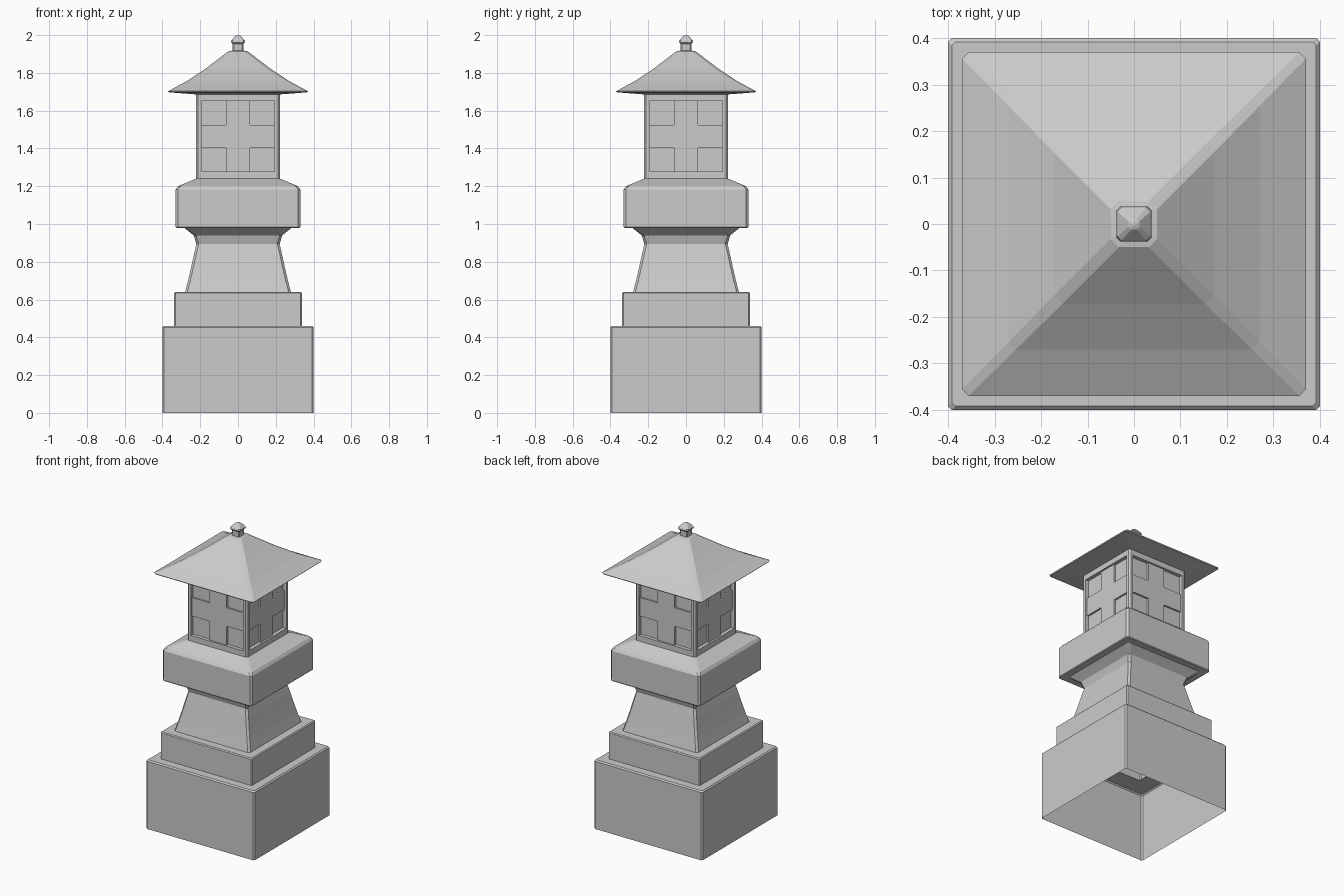
import bpy
from math import pi
from mathutils import Matrix, Vector

if "Cube" in bpy.data.objects:
    bpy.data.objects.remove(bpy.data.objects["Cube"])


def make(name, verts, faces):
    mesh = bpy.data.meshes.new(name)
    mesh.from_pydata(verts, [], faces)
    mesh.update()
    ob = bpy.data.objects.new(name, mesh)
    bpy.context.collection.objects.link(ob)
    return ob


def loft(name, profile, cap=False):
    """Stack square rings with chamfered corners: (half width, chamfer, z)."""
    verts, faces = [], []
    for h, c, z in profile:
        k = h - c
        verts += [(x, y, z) for x, y in ((k, -h), (h, -k), (h, k), (k, h),
                                         (-k, h), (-h, k), (-h, -k), (-k, -h))]
    for r in range(len(profile) - 1):
        for i in range(8):
            a, b = r * 8 + i, r * 8 + (i + 1) % 8
            faces.append((a, b, b + 8, a + 8))
    if cap:
        faces.append(tuple(range(len(verts) - 8, len(verts))))
    return make(name, verts, faces)


# Plinth, open underneath, with a ledge running inside the next step
loft("plinth", [(.40, .008, 0), (.40, .008, .452), (.392, .008, .46), (.27, .008, .46)])
loft("step", [(.338, .006, .46), (.338, .006, .634), (.332, .006, .64), (.27, .006, .64)])

# Waisted pedestal flaring under the platform
loft("pedestal", [(.28, .012, .64), (.262, .012, .71), (.246, .012, .78), (.232, .012, .845),
                  (.22, .012, .895), (.235, .014, .94), (.285, .016, .98)])

# Platform with a sloped top
loft("platform", [(.27, .01, .98), (.326, .01, .98), (.33, .012, .985), (.33, .012, 1.182),
                  (.318, .014, 1.2), (.222, .01, 1.24), (.2, .01, 1.24)])

# Lamp house: each side has a sunken panel with a cross and four deeper squares
H, K = .222, .212
xs = [-K, -.193, -.063, .063, .193, K]
zs = [1.235, 1.277, 1.402, 1.525, 1.65, 1.69]


def depth(i, j):
    if i in (0, 4) or j in (0, 4):
        return 0
    return .012 if i == 2 or j == 2 else .024


verts, faces = [], []


def quad(pts, turn):
    faces.append(tuple(range(len(verts), len(verts) + 4)))
    verts.extend(turn @ Vector(p) for p in pts)


for side in range(4):
    turn = Matrix.Rotation(side * pi / 2, 3, 'Z')
    for i in range(5):
        for j in range(5):
            x0, x1, z0, z1 = xs[i], xs[i + 1], zs[j], zs[j + 1]
            y = depth(i, j) - H
            quad([(x0, y, z0), (x1, y, z0), (x1, y, z1), (x0, y, z1)], turn)
            if i < 4 and depth(i + 1, j) != depth(i, j):
                w = depth(i + 1, j) - H
                quad([(x1, y, z0), (x1, w, z0), (x1, w, z1), (x1, y, z1)], turn)
            if j < 4 and depth(i, j + 1) != depth(i, j):
                w = depth(i, j + 1) - H
                quad([(x0, y, z1), (x1, y, z1), (x1, w, z1), (x0, w, z1)], turn)
    quad([(K, -H, zs[0]), (H, -K, zs[0]), (H, -K, zs[-1]), (K, -H, zs[-1])], turn)
make("lamp_house", verts, faces)

# Flared pyramid roof
loft("roof", [(.205, .01, 1.685), (.235, .012, 1.687), (.365, .012, 1.697), (.37, .014, 1.703),
              (.27, .016, 1.757), (.172, .018, 1.822), (.05, .018, 1.915), (.03, .01, 1.918)], cap=True)

# Finial
loft("finial", [(.028, .006, 1.912), (.028, .006, 1.952), (.038, .009, 1.962),
                (.036, .009, 1.972), (.012, .006, 1.997), (.004, .002, 2.0)], cap=True)
